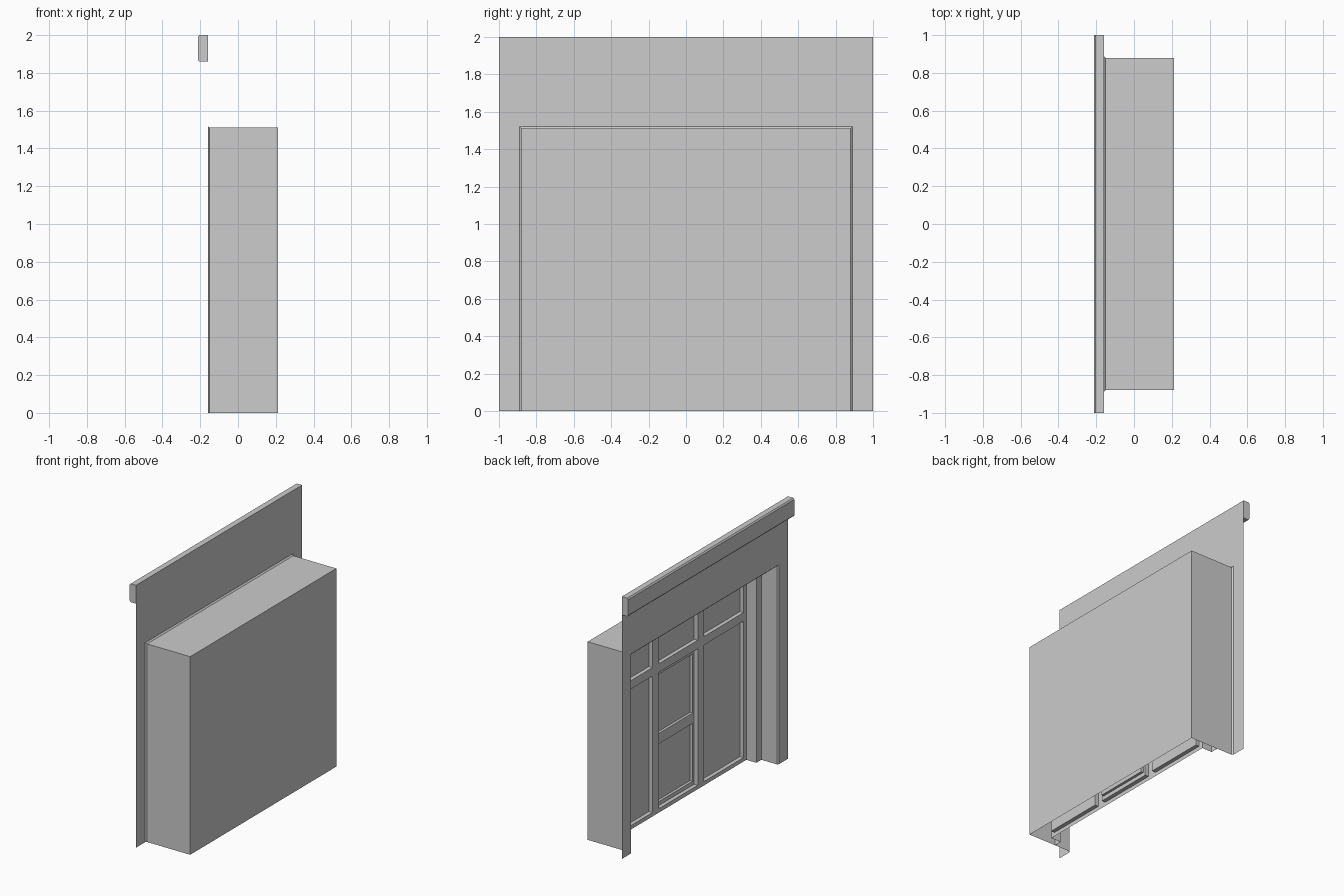
import bpy
import bmesh

cube = bpy.data.objects.get("Cube")
if cube:
    bpy.data.objects.remove(cube, do_unlink=True)

grey = bpy.data.materials.new("plain grey")
grey.use_nodes = True
colour = (0.604, 0.604, 0.604, 1)
grey.diffuse_color = colour
grey.node_tree.nodes["Principled BSDF"].inputs["Base Color"].default_value = colour

# Main dimensions
FACADE_X, LINING_X, STEP_X, WINDOW_X, BACK_X = -0.16, -0.15, -0.02, 0.065, 0.213
HALF, OPEN_HALF, BOX_HALF, WINDOW_HALF = 1.0, 0.89, 0.88, 0.82
OPEN_TOP, BOX_TOP, TOP = 1.52, 1.51, 2.0
RECESS = 0.03


def quad(bm, *points):
    bm.faces.new([bm.verts.new(p) for p in points])


def rect_x(bm, x, y0, y1, z0, z1):
    """Upright rectangle facing -x."""
    quad(bm, (x, y0, z0), (x, y0, z1), (x, y1, z1), (x, y1, z0))


def finish(name, bm):
    bmesh.ops.remove_doubles(bm, verts=bm.verts, dist=0.0005)
    mesh = bpy.data.meshes.new(name)
    bm.to_mesh(mesh)
    bm.free()
    mesh.materials.append(grey)
    obj = bpy.data.objects.new(name, mesh)
    bpy.context.collection.objects.link(obj)
    return obj


def panelled_sheet(name, x, ys, zs, depth, holes=(), pockets=True):
    """Sheet split by breaks; odd cells become pockets, holes keep no back."""
    bm = bmesh.new()
    for i, (y0, y1) in enumerate(zip(ys, ys[1:])):
        for j, (z0, z1) in enumerate(zip(zs, zs[1:])):
            is_pocket = pockets and i % 2 == 1 and j % 2 == 1
            if not is_pocket:
                if (i, j) not in holes:
                    rect_x(bm, x, y0, y1, z0, z1)
                continue
            xb = x + depth
            quad(bm, (x, y0, z0), (xb, y0, z0), (xb, y0, z1), (x, y0, z1))
            quad(bm, (x, y1, z0), (x, y1, z1), (xb, y1, z1), (xb, y1, z0))
            quad(bm, (x, y0, z0), (x, y1, z0), (xb, y1, z0), (xb, y0, z0))
            quad(bm, (x, y0, z1), (xb, y0, z1), (xb, y1, z1), (x, y1, z1))
            if (i, j) not in holes:
                rect_x(bm, xb, y0, y1, z0, z1)
    return finish(name, bm)


# Flat facade with its large opening
panelled_sheet("facade", FACADE_X, [-HALF, -OPEN_HALF, OPEN_HALF, HALF],
               [0, OPEN_TOP, TOP], 0, holes=[(1, 0)], pockets=False)

# Bevelled cornice along the top
profile = [(FACADE_X, 1.86), (-0.205, 1.86), (-0.213, 1.87),
           (-0.213, 1.99), (-0.205, TOP), (FACADE_X, TOP)]
bm = bmesh.new()
for (xa, za), (xb, zb) in zip(profile, profile[1:]):
    quad(bm, (xa, -HALF, za), (xa, HALF, za), (xb, HALF, zb), (xb, -HALF, zb))
for y in (-HALF, HALF):
    quad(bm, *[(x, y, z) for x, z in profile])
bmesh.ops.recalc_face_normals(bm, faces=bm.faces)
finish("cornice", bm)

# Chamfered lip between the facade and the box
bm = bmesh.new()
outer = [(-OPEN_HALF, 0), (-OPEN_HALF, OPEN_TOP), (OPEN_HALF, OPEN_TOP), (OPEN_HALF, 0)]
inner = [(-BOX_HALF, 0), (-BOX_HALF, BOX_TOP), (BOX_HALF, BOX_TOP), (BOX_HALF, 0)]
for k in range(3):
    quad(bm, (FACADE_X, *outer[k]), (FACADE_X, *outer[k + 1]),
         (LINING_X, *inner[k + 1]), (LINING_X, *inner[k]))
finish("opening_lip", bm)

# Recess box, open at the front and the bottom
bm = bmesh.new()
rect_x(bm, BACK_X, BOX_HALF, -BOX_HALF, 0, BOX_TOP)
for k in range(3):
    quad(bm, (LINING_X, *inner[k]), (LINING_X, *inner[k + 1]),
         (BACK_X, *inner[k + 1]), (BACK_X, *inner[k]))
bmesh.ops.recalc_face_normals(bm, faces=bm.faces)
finish("recess_box", bm)

# Stepped pilasters beside the windows
for side, name in ((-1, "right_pilaster"), (1, "left_pilaster")):
    bm = bmesh.new()
    plan = [(STEP_X, BOX_HALF), (STEP_X, WINDOW_HALF), (WINDOW_X, WINDOW_HALF)]
    for (xa, ya), (xb, yb) in zip(plan, plan[1:]):
        quad(bm, (xa, side * ya, 0), (xb, side * yb, 0),
             (xb, side * yb, BOX_TOP), (xa, side * ya, BOX_TOP))
    finish(name, bm)

# Window wall: three bays with transoms, the middle bay left open for the door
bays = [0.235, 0.31, 0.785, WINDOW_HALF]
panelled_sheet("window_wall", WINDOW_X, [-y for y in reversed(bays)] + bays,
               [0, 0.03, 1.07, 1.135, 1.45, BOX_TOP], RECESS, holes=[(3, 1)])

# Door with two sunk panels
panelled_sheet("door", WINDOW_X + RECESS, [-0.235, -0.215, 0.215, 0.235],
               [0.03, 0.06, 0.50, 0.58, 1.03, 1.07], 0.02)
